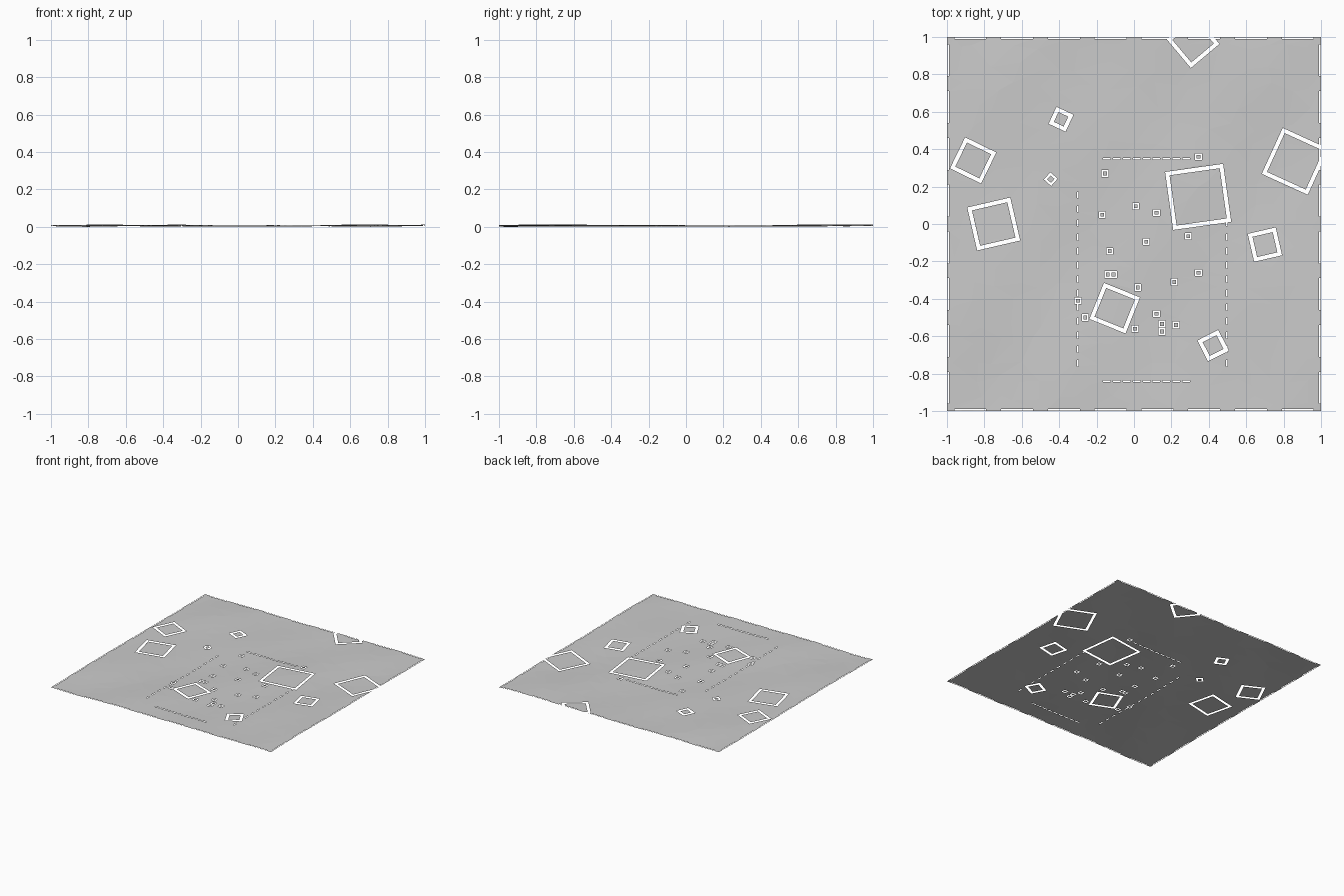
import bpy, math, random
from mathutils import Vector, geometry

if "Cube" in bpy.data.objects:
    bpy.data.objects.remove(bpy.data.objects["Cube"])

random.seed(4)

# Plots: x, y, outer side, angle in degrees (outlined by a cut slot)
PLOTS = [(-.86, .34, .185, -26), (-.75, .0, .236, 13), (-.39, .56, .1, -25),
         (-.445, .24, .052, -42), (.343, .145, .313, 8), (.862, .335, .27, -24.5),
         (.7, -.11, .153, 13), (-.103, -.45, .208, -22), (.423, -.65, .125, 27),
         (.316, .975, .2, 40)]
# Small square post markers: x, y
POSTS = [(.345, .36), (-.155, .27), (-.17, .05), (.01, .095), (.12, .06), (.065, -.095),
         (.29, -.065), (-.13, -.145), (.345, -.26), (.215, -.31), (.02, -.34),
         (-.14, -.27), (-.11, -.27), (-.3, -.41), (-.26, -.5), (.12, -.48),
         (.15, -.535), (.15, -.575), (.225, -.54), (.005, -.56)]


def rect(x, y, w, h, deg=0):
    return (x, y, w / 2, h / 2, math.radians(deg))


def corners(r):
    x, y, a, b, t = r
    c, s = math.cos(t), math.sin(t)
    return [Vector((x + u * c - v * s, y + u * s + v * c))
            for u, v in ((-a, -b), (a, -b), (a, b), (-a, b))]


def inside(p, r):
    x, y, a, b, t = r
    c, s = math.cos(t), math.sin(t)
    dx, dy = p.x - x, p.y - y
    return abs(dx * c + dy * s) < a and abs(dy * c - dx * s) < b


# Square slots as (outer, inner) pairs
rings = [(rect(x, y, s, s, d), rect(x, y, s - .042, s - .042, d))
         for x, y, s, d in PLOTS if s > .06]
rings += [(rect(x, y, s, s, d), rect(x, y, s - .024, s - .024, d))
          for x, y, s, d in PLOTS if s <= .06]
rings += [(rect(x, y, .036, .036), rect(x, y, .02, .02)) for x, y in POSTS]

# Dashed boundary slots around the central court
dashes = []
for y in (.35, -.84):
    dashes += [rect(-.145 + i * .053, y, .04, .008) for i in range(9)]
for x, n in ((-.3, 13), (.495, 12)):
    dashes += [rect(x, -.745 + i * .075, .008, .034) for i in range(n)]
# Dashed slots along the outer edge
for i in range(8):
    p = -.875 + i * .25
    for e in (-.993, .993):
        dashes += [rect(p, e, .17, .006), rect(e, p, .006, .17)]

sheet = rect(0, 0, 2, 2)


# Gently rolling ground, lower in the middle
def height(x, y):
    edge = min(1, (x * x + y * y) / 1.1)
    wave = math.sin(5 * x + 1.3 * y + .6) * math.cos(4.3 * y - x)
    return .0105 + .003 * edge + .005 * wave * (.4 + .6 * edge) + .002 * math.sin(9 * x - 6 * y)


# Constrained triangulation of all outlines plus scattered ground points
pts, edges = [], []
for r in [sheet] + [q for pair in rings for q in pair] + dashes:
    n = len(pts)
    pts += corners(r)
    edges += [(n + k, n + (k + 1) % 4) for k in range(4)]
for i in range(-9, 10):
    for j in range(-9, 10):
        pts.append(Vector((i * .105 + random.uniform(-.03, .03),
                           j * .105 + random.uniform(-.03, .03))))
for i in range(-9, 10):
    for e in (-1, 1):
        pts += [Vector((i * .1, e)), Vector((e, i * .1))]
verts, _, tris, *_ = geometry.delaunay_2d_cdt(pts, edges, [], 0, 1e-5)

# Sort triangles into ground, inner panels, and slots (dropped)
ground, panels = [], []
for t in tris:
    c = sum((verts[i] for i in t), Vector((0, 0))) / 3
    if not inside(c, sheet) or any(inside(c, d) for d in dashes):
        continue
    hit = [inside(c, inner) for outer, inner in rings if inside(c, outer)]
    if not hit:
        ground.append(t)
    elif all(hit):
        panels.append(t)

low = min(height(v.x, v.y) for v in verts if inside(v * .999, sheet))


def make(name, faces):
    used = sorted({i for f in faces for i in f})
    index = {v: k for k, v in enumerate(used)}
    co = [(verts[i].x, verts[i].y, height(verts[i].x, verts[i].y) - low) for i in used]
    me = bpy.data.meshes.new(name)
    me.from_pydata(co, [], [[index[i] for i in f] for f in faces])
    me.update()
    bpy.context.collection.objects.link(bpy.data.objects.new(name, me))


make("ground_sheet", ground)
make("plot_panels", panels)
